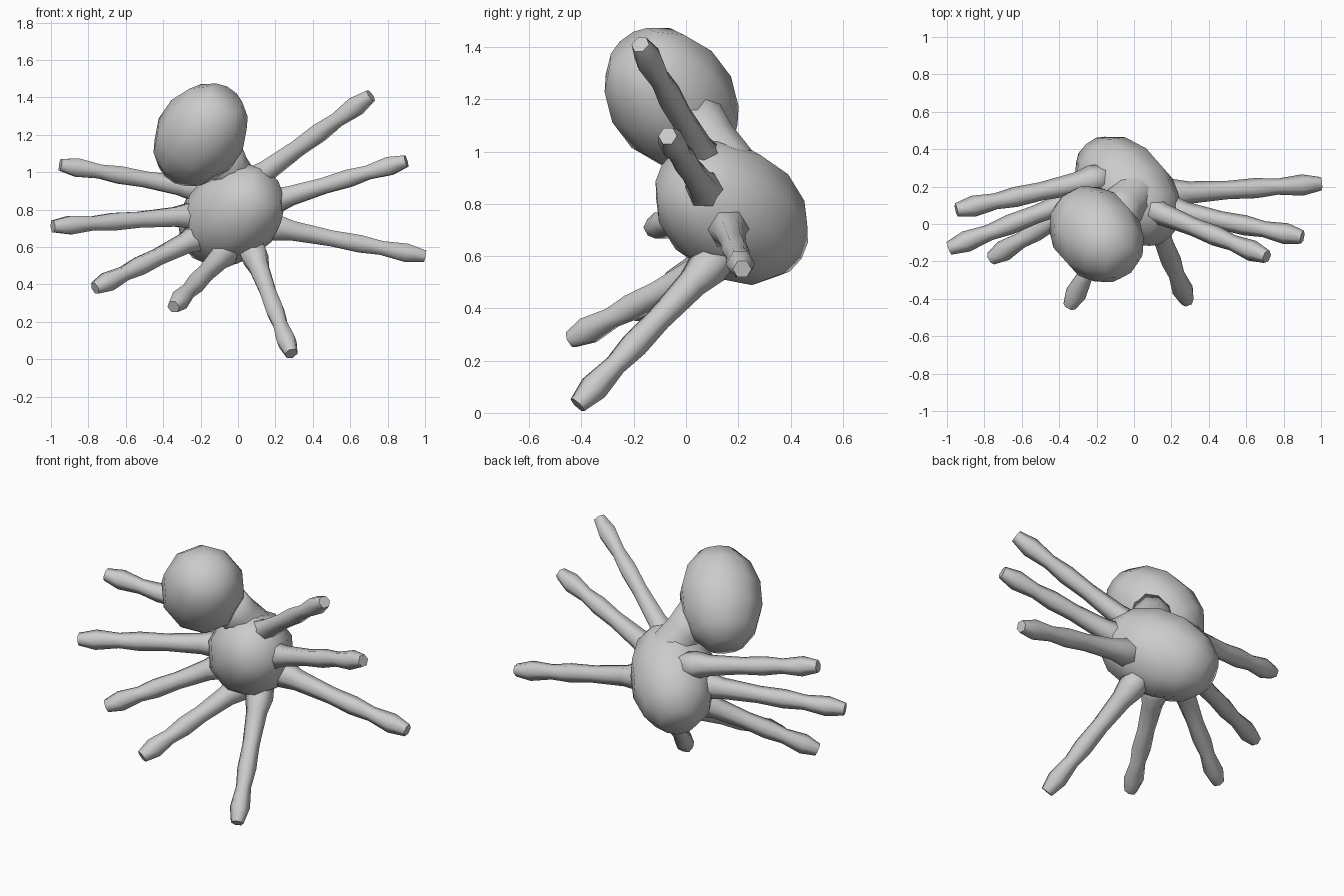
import bpy, bmesh, math
from mathutils import Vector, Matrix

if "Cube" in bpy.data.objects:
    bpy.data.objects.remove(bpy.data.objects["Cube"])


def finish(name, bm):
    bmesh.ops.recalc_face_normals(bm, faces=bm.faces)
    for f in bm.faces:
        f.smooth = True
    me = bpy.data.meshes.new(name)
    bm.to_mesh(me)
    bm.free()
    ob = bpy.data.objects.new(name, me)
    bpy.context.collection.objects.link(ob)
    return ob


def frame(axis):
    # local z along the axis, local x kept level
    z = Vector(axis).normalized()
    x = z.cross(Vector((0, 0, 1))).normalized()
    y = z.cross(x)
    return Matrix((x, y, z)).transposed()


def egg(name, centre, axis, radii):
    # low-poly ellipsoid, long radius along the axis
    bm = bmesh.new()
    bmesh.ops.create_uvsphere(bm, u_segments=10, v_segments=7, radius=1.03)
    rot = frame(axis)
    for v in bm.verts:
        v.co.z = max(-0.95, min(0.95, v.co.z))
        v.co = Vector(centre) + rot @ Vector([a * b for a, b in zip(v.co, radii)])
    return finish(name, bm)


def tube(name, start, end, profile, sides=6):
    # lofted rings: (fraction along, radius)
    a, b = Vector(start), Vector(end)
    rot = frame(b - a)
    bm = bmesh.new()
    rings = []
    for t, r in profile:
        c = a + (b - a) * t
        rings.append([bm.verts.new(c + rot @ Vector((
            r * math.cos(2 * math.pi * i / sides), r * math.sin(2 * math.pi * i / sides), 0)))
            for i in range(sides)])
    for p, q in zip(rings, rings[1:]):
        for i in range(sides):
            j = (i + 1) % sides
            bm.faces.new((p[i], p[j], q[j], q[i]))
    bm.faces.new(rings[0])
    bm.faces.new(rings[-1])
    ob = finish(name, bm)
    ob.data.polygons[len(ob.data.polygons) - 1].use_smooth = False
    return ob


# Two body lumps, both leaning from upper front right to lower back left
egg("body", (-0.035, 0.175, 0.77), (-0.58, 0.66, -0.46), (0.237, 0.25, 0.345))
egg("abdomen", (-0.2, -0.055, 1.2), (-0.45, 0.5, -0.66), (0.23, 0.235, 0.305))

# Waist joining them
tube("waist", (-0.11, 0.02, 1.14), (-0.01, 0.15, 0.93), [(0, 0.12), (0.5, 0.115), (1, 0.13)], 10)

# Eight legs: sunk flared root, slim shank, knuckle near the blunt tip
profile = [(-0.1, 0.07), (0.04, 0.08), (0.15, 0.06), (0.4, 0.049), (0.58, 0.054),
           (0.72, 0.043), (0.88, 0.057), (1, 0.036)]
legs = {
    "right_leg_1": ((0.06, 0.09, 0.94), (0.71, -0.175, 1.41)),
    "right_leg_2": ((0.17, 0.08, 0.84), (0.90, -0.07, 1.06)),
    "right_leg_3": ((0.17, 0.16, 0.71), (1.00, 0.215, 0.55)),
    "right_leg_4": ((0.08, 0.10, 0.575), (0.285, -0.415, 0.03)),
    "left_leg_1": ((-0.20, 0.24, 0.91), (-0.95, 0.075, 1.04)),
    "left_leg_2": ((-0.22, 0.17, 0.77), (-0.99, -0.13, 0.71)),
    "left_leg_3": ((-0.20, 0.16, 0.66), (-0.765, -0.185, 0.38)),
    "left_leg_4": ((-0.06, 0.12, 0.58), (-0.345, -0.44, 0.28)),
}
for name, (root, tip) in legs.items():
    tube(name, root, tip, profile)
